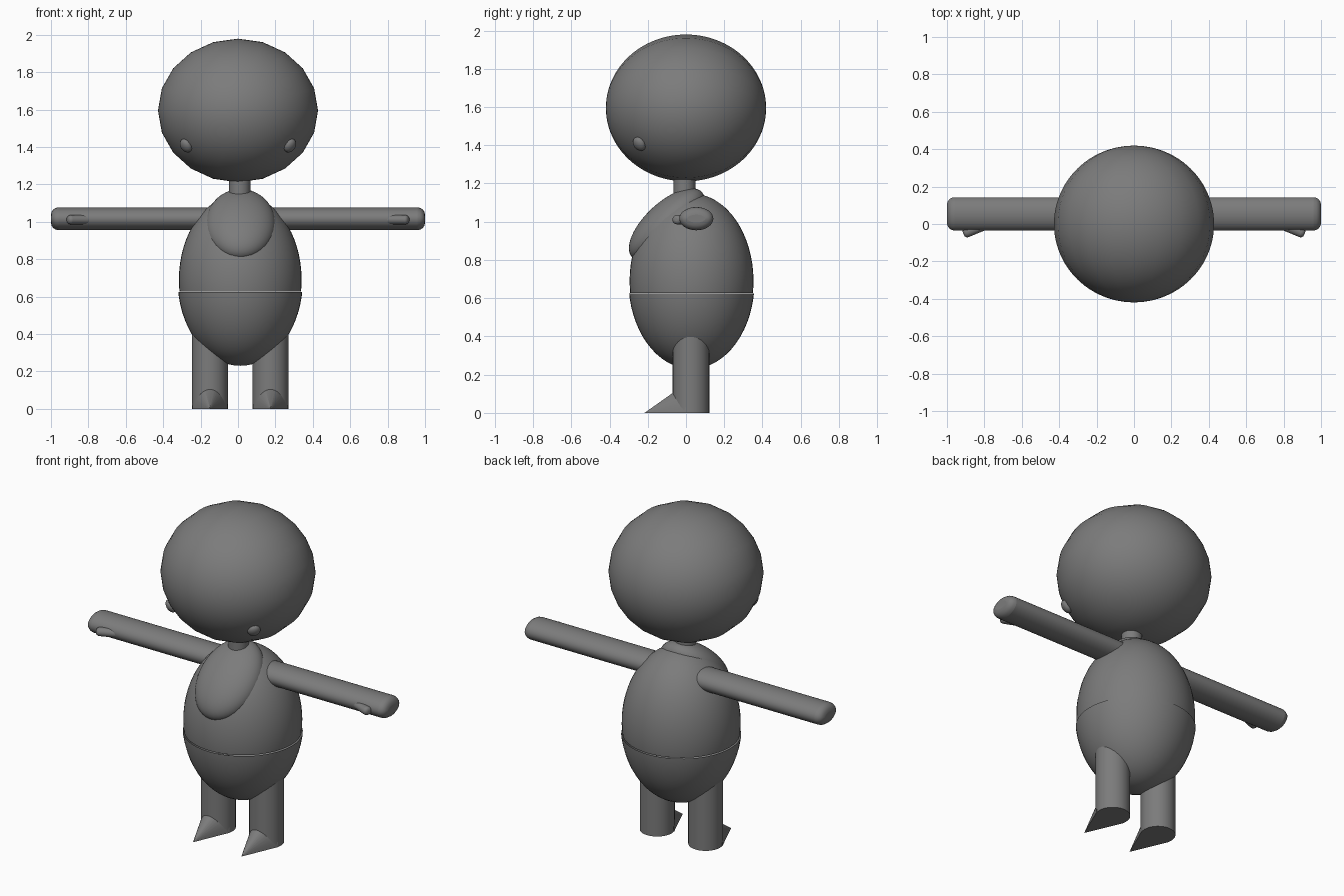
import bpy, bmesh, math
from mathutils import Matrix, Vector

if "Cube" in bpy.data.objects:
    bpy.data.objects.remove(bpy.data.objects["Cube"])

dark = bpy.data.materials.new("dark_grey")
dark.diffuse_color = (.2, .2, .2, 1)
dark.use_nodes = True
dark.node_tree.nodes["Principled BSDF"].inputs["Base Color"].default_value = dark.diffuse_color


def finish(name, bm, bevel=0.0):
    bmesh.ops.recalc_face_normals(bm, faces=bm.faces)
    me = bpy.data.meshes.new(name)
    bm.to_mesh(me)
    bm.free()
    me.materials.append(dark)
    ob = bpy.data.objects.new(name, me)
    bpy.context.collection.objects.link(ob)
    if bevel:
        mod = ob.modifiers.new("round", 'BEVEL')
        mod.width, mod.segments, mod.limit_method = bevel, 4, 'ANGLE'
        mod.angle_limit = math.radians(50)
    bpy.ops.object.select_all(action='DESELECT')
    ob.select_set(True)
    bpy.context.view_layer.objects.active = ob
    bpy.ops.object.shade_smooth_by_angle(angle=math.radians(40))
    return ob


def frame(center, x, y, z):
    """Matrix whose columns are the given axis vectors."""
    m = Matrix((x, y, z)).transposed().to_4x4()
    m.translation = center
    return m


def bisect(bm, z, keep_above):
    bmesh.ops.bisect_plane(bm, geom=bm.verts[:] + bm.edges[:] + bm.faces[:],
                           plane_co=(0, 0, z), plane_no=(0, 0, 1),
                           clear_inner=keep_above, clear_outer=not keep_above)


def ellipsoid(name, m, u=32, v=24, cut=None, keep_above=True):
    bm = bmesh.new()
    bmesh.ops.create_uvsphere(bm, u_segments=u, v_segments=v, radius=1, matrix=m)
    if cut is not None:
        bisect(bm, cut, keep_above)
    return finish(name, bm)


def cylinder(name, a, b, r1, r2, up, bevel=0.0, segs=32):
    """Elliptic cylinder from a to b; r2 is the radius along up."""
    a, b, up = Vector(a), Vector(b), Vector(up)
    axis = b - a
    side = up.cross(axis).normalized()
    bm = bmesh.new()
    bmesh.ops.create_cone(bm, cap_ends=True, segments=segs, radius1=1, radius2=1, depth=1,
                          matrix=frame((a + b) / 2, side * r1, up * r2, axis))
    return finish(name, bm, bevel)


X, Y, Z = Vector((1, 0, 0)), Vector((0, 1, 0)), Vector((0, 0, 1))

# Head: sphere poles point front and back
ellipsoid("head", frame((0, 0, 1.595), X * .428, Z * .384, Y * -.419), 20, 48)

# Neck
cylinder("neck", (.009, -.008, 1.08), (.009, -.008, 1.26), .057, .057, Y)

# Torso and slightly larger trousers, with a thin gap between
mid = (.012, .029, .69)
ellipsoid("torso", frame(mid, X * .328, Y * .324, Z * .457), 48, 32, .6265, True)
ellipsoid("trousers", frame(mid, X * .335, Y * .33, Z * .46), 48, 32, .6235, False)

# Chest patch: tilted flat ellipsoid
u = Vector((0, -.73, -.683))
n = Vector((0, -.683, .73))
ellipsoid("chest_patch", frame((.014, -.1, .985), X * .187, u * .25, n * .115), 40, 28)

for s, side in ((-1, "left"), (1, "right")):
    # Arm and thumb
    cylinder("arm_" + side, (s * .1, .054, 1.016), (s, .054, 1.016), .089, .061, Z, .04)
    cylinder("thumb_" + side, (s * .765, .008, 1.011), (s * .912, -.052, 1.011),
             .027, .025, Z, .018, 24)

    # Eye bump lying on the head surface
    out = Vector((s * .63, -.575, -.53)).normalized()
    tan = (Z - out * out.z).normalized()
    ellipsoid("eye_" + side, frame((s * .278, -.244, 1.407), tan.cross(out) * .036,
                                   tan * .04, out * .025), 20, 14)

    # Leg
    lx = .012 + s * .162
    cylinder("leg_" + side, (lx, .026, 0), (lx, .026, .40), .096, .096, Y)

    # Foot: half cone with a pointed toe
    bm = bmesh.new()
    bmesh.ops.create_cone(bm, cap_ends=True, segments=32, radius1=1, radius2=0, depth=1,
                          matrix=frame((lx, -.1085, 0), X * .094, Z * .153, Y * -.217))
    bisect(bm, 0, True)
    bmesh.ops.holes_fill(bm, edges=[e for e in bm.edges if e.is_boundary])
    finish("foot_" + side, bm)
